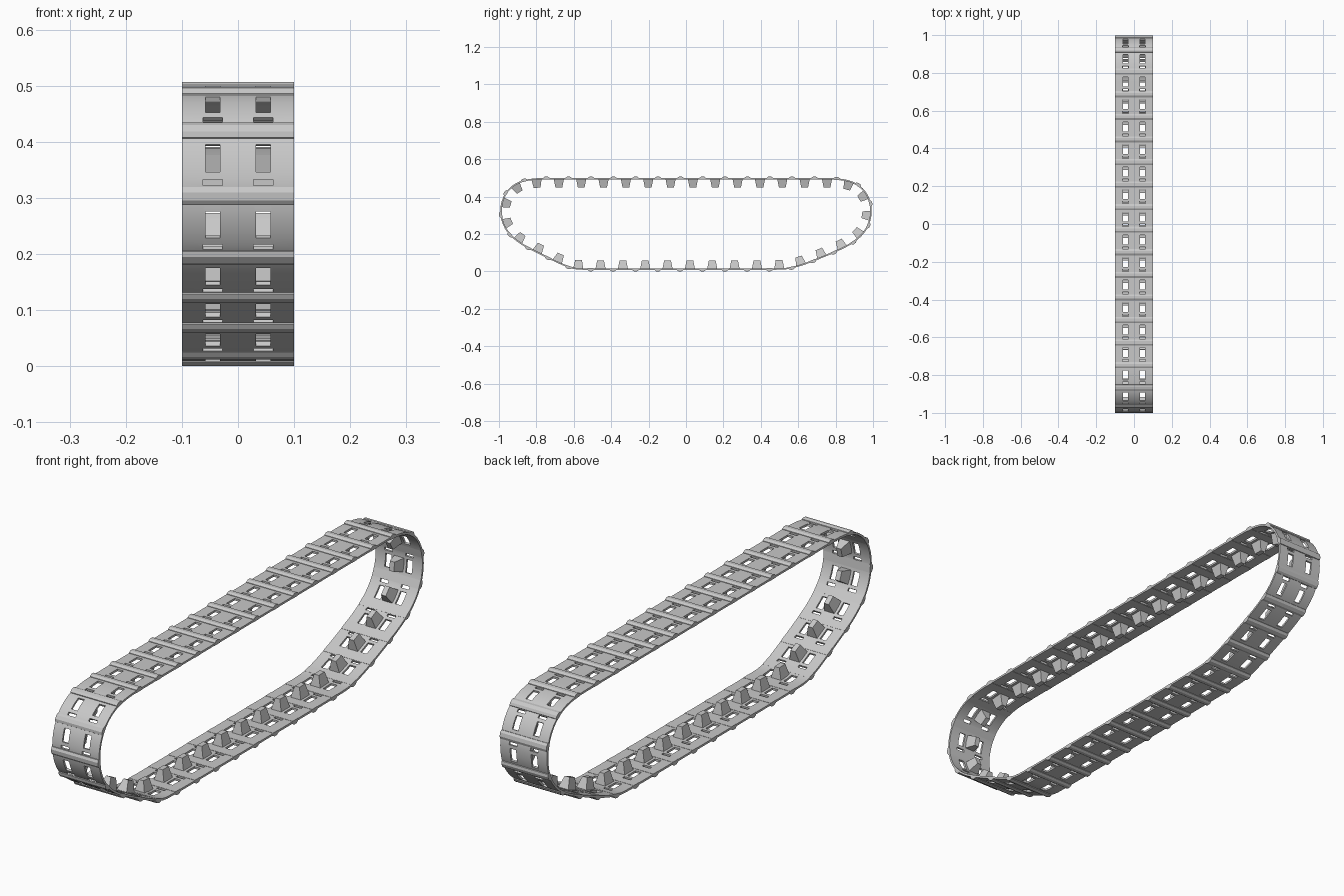
import bpy
import bmesh
from mathutils import Vector

if "Cube" in bpy.data.objects:
    bpy.data.objects.remove(bpy.data.objects["Cube"], do_unlink=True)

steel = bpy.data.materials.new("light grey steel")
steel.use_nodes = True
GREY = (0.58, 0.58, 0.58, 1)
steel.diffuse_color = GREY
steel.node_tree.nodes["Principled BSDF"].inputs["Base Color"].default_value = GREY

# Loop outline in (y, z): along the top to the front, back along the bottom
TOP, LOW, END = 0.4955, 0.0115, 0.989
path = [Vector(p) for p in (
    (0.7, TOP), (0, TOP), (-0.7, TOP), (-0.81, TOP), (-0.9, 0.477),
    (-0.965, 0.42), (-0.992, 0.33), (-0.972, 0.235), (-0.9, 0.157),
    (-0.76, 0.085), (-0.615, 0.016), (-0.54, LOW), (0, LOW), (0.46, LOW),
    (0.57, 0.016), (0.75, 0.085), (0.9, 0.155), (0.972, 0.235),
    (0.992, 0.33), (0.965, 0.42), (0.9, 0.477), (0.81, TOP))]
for _ in range(5):  # corner cutting rounds the outline
    path = [a.lerp(b, t) for a, b in zip(path, path[1:] + path[:1])
            for t in (0.25, 0.75)]
reach = max(p.x for p in path)
path = [Vector((p.x * END / reach, p.y)) for p in path]

lengths = [(b - a).length for a, b in zip(path, path[1:] + path[:1])]
total = sum(lengths)
LINKS = round(total / 0.1185)
PITCH = total / LINKS


def frame(s):
    """Point, direction of travel and outward normal at distance s."""
    s %= total
    for i, d in enumerate(lengths):
        if s <= d:
            break
        s -= d
    a, b = path[i], path[(i + 1) % len(path)]
    t = (b - a).normalized()
    return a + t * s, t, Vector((t.y, -t.x))


def place(s, x, along, out):
    p, t, n = frame(s)
    q = p + t * along + n * out
    return (x, q.x, q.y)


# Link centres, set out from one link on the top run
near = min((i for i, p in enumerate(path) if p.y > 0.4), key=lambda i: abs(path[i].x))
start = sum(lengths[:near]) + path[near].x - 0.037
centres = [start + i * PITCH for i in range(LINKS)]


def finish(bm, name):
    bmesh.ops.recalc_face_normals(bm, faces=bm.faces[:])
    mesh = bpy.data.meshes.new(name)
    bm.to_mesh(mesh)
    bm.free()
    mesh.materials.append(steel)
    obj = bpy.data.objects.new(name, mesh)
    bpy.context.collection.objects.link(obj)
    return obj


def loft(bm, rings):
    """Closed solid from rings of points."""
    rows = [[bm.verts.new(p) for p in ring] for ring in rings]
    count = len(rows[0])
    for low, high in zip(rows, rows[1:]):
        for i in range(count):
            j = (i + 1) % count
            bm.faces.new((low[i], low[j], high[j], high[i]))
    bm.faces.new(rows[0])
    bm.faces.new(rows[-1])


# Plates: a banded sheet with drive holes and narrow slots left open
half = [0.028, 0.032, 0.058, 0.062, 0.1]
xs = [-x for x in reversed(half)] + half
cuts = [-0.0515, -0.025, 0, 0.025, 0.038, 0.049]
ss = [c + d for c in centres for d in cuts]
rows, cols = len(ss), len(xs) - 1


def solid(j, i):
    if not 0 <= i < cols:
        return False
    hole = j % len(cuts) in (1, 2) and i in (2, 6)
    slot = j % len(cuts) == 4 and i in (1, 2, 3, 5, 6, 7)
    return not (hole or slot)


bm = bmesh.new()
grid = {}


def vert(j, i, k):
    key = (j % rows, i, k)
    if key not in grid:
        grid[key] = bm.verts.new(place(ss[key[0]], xs[i], 0, (-0.004, 0.004)[k]))
    return grid[key]


for j in range(rows):
    for i in range(cols):
        if not solid(j, i):
            continue
        corners = [(j, i), (j, i + 1), (j + 1, i + 1), (j + 1, i)]
        for k in (0, 1):
            bm.faces.new([vert(*c, k) for c in corners])
        beside = [(j - 1, i), (j, i + 1), (j + 1, i), (j, i - 1)]
        for e, other in enumerate(beside):
            if not solid(*other):
                a, b = corners[e], corners[(e + 1) % 4]
                bm.faces.new((vert(*a, 0), vert(*b, 0), vert(*b, 1), vert(*a, 1)))
plates = finish(bm, "track_plates")
bpy.ops.object.select_all(action="DESELECT")
plates.select_set(True)
bpy.context.view_layer.objects.active = plates
bpy.ops.object.shade_smooth_by_angle(angle=0.5)

# Hinge ribs: a raised bar across every joint
bm = bmesh.new()
section = [(-0.016, -0.005), (-0.016, 0.006), (-0.007, 0.0115),
           (0.007, 0.0115), (0.016, 0.006), (0.016, -0.005)]
for c in centres:
    loft(bm, [[place(c + 0.067, x, a, n) for a, n in section] for x in (-0.1, 0.1)])
finish(bm, "hinge_ribs")

# Guide horns: tapered teeth on the inner side, between the holes
bm = bmesh.new()
for c in centres:
    loft(bm, [[place(c, u * w, v * d, out)
               for u, v in ((-1, -1), (1, -1), (1, 1), (-1, 1))]
              for w, d, out in ((0.022, 0.027, -0.002), (0.01, 0.018, -0.047))])
finish(bm, "guide_horns")
